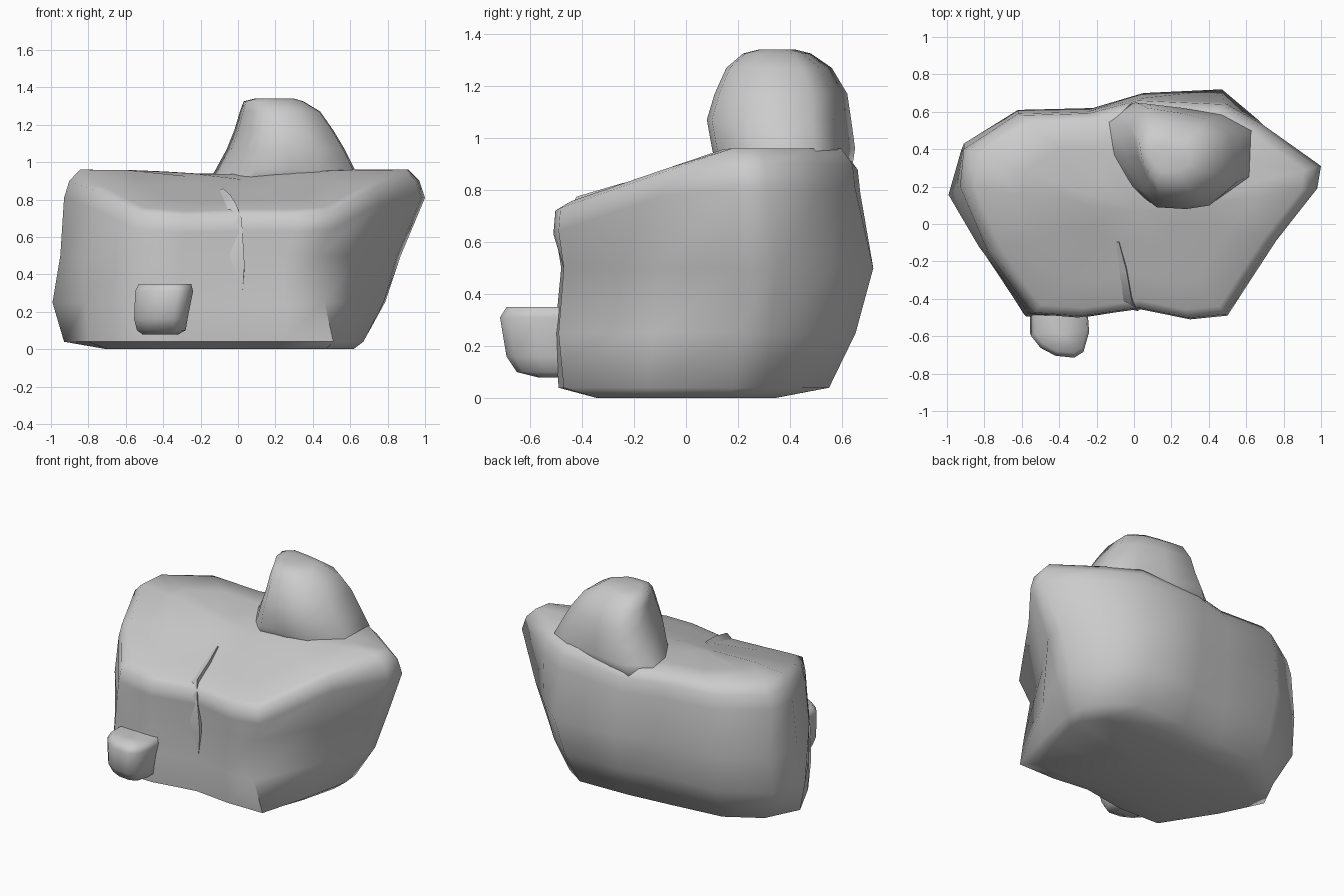
import bpy, bmesh, math

if "Cube" in bpy.data.objects:
    bpy.data.objects.remove(bpy.data.objects["Cube"])


def finish(name, bm, angle):
    bmesh.ops.recalc_face_normals(bm, faces=bm.faces)
    me = bpy.data.meshes.new(name)
    bm.to_mesh(me)
    bm.free()
    ob = bpy.data.objects.new(name, me)
    bpy.context.collection.objects.link(ob)
    bpy.ops.object.select_all(action='DESELECT')
    ob.select_set(True)
    bpy.context.view_layer.objects.active = ob
    bpy.ops.object.shade_smooth_by_angle(angle=math.radians(angle))
    return ob


def loft(name, rings, angle=85):
    """Skin a stack of equal-length rings and close both ends with fans."""
    bm = bmesh.new()
    vr = [[bm.verts.new(p) for p in r] for r in rings]
    n = len(vr[0])
    for a, b in zip(vr, vr[1:]):
        for i in range(n):
            j = (i + 1) % n
            bm.faces.new((a[i], a[j], b[j], b[i]))
    for ring in (vr[0], vr[-1]):
        c = bm.verts.new([sum(v.co[k] for v in ring) / n for k in range(3)])
        for i in range(n):
            bm.faces.new((ring[i], ring[(i + 1) % n], c))
    return finish(name, bm, angle)


def fitted(outline, table):
    """Copy an outline into the box x0..x1, y0..y1 at each height z."""
    xs, ys = [p[0] for p in outline], [p[1] for p in outline]
    ax, bx, ay, by = min(xs), max(xs), min(ys), max(ys)
    return [[(x0 + (x - ax) / (bx - ax) * (x1 - x0),
              y0 + (y - ay) / (by - ay) * (y1 - y0), z) for x, y in outline]
            for z, x0, x1, y0, y1 in table]


# Main boulder: each column gives xy at the foot, at mid height, at the shoulder
columns = [
    (.51, -.47, .43, -.47, .50, -.49), (.60, -.15, .64, -.10, .76, -.09),
    (.67, .18, .85, .20, .98, .19), (.66, .30, .87, .35, 1.0, .31),
    (.55, .45, .66, .56, .69, .53), (.40, .55, .47, .72, .48, .65),
    (.05, .54, .05, .70, .02, .67), (-.25, .51, -.22, .62, -.25, .60),
    (-.60, .47, -.62, .61, -.62, .59), (-.82, .34, -.91, .43, -.91, .40),
    (-.93, .12, -.95, .18, -.93, .20), (-.80, -.15, -.83, -.12, -.78, -.15),
    (-.59, -.48, -.57, -.47, -.55, -.48), (-.30, -.49, -.30, -.48, -.30, -.50),
    (0, -.44, .03, -.43, .03, -.455), (.25, -.47, .25, -.47, .30, -.51)]


def top_z(x, y):
    dip = .025 * math.exp(-((x + .1) / .3) ** 2)
    return min(.96, .745 + .34 * (y + .48)) - dip


def inset(s):
    pts = [(.02 + (c[4] - .02) * s, .06 + (c[5] - .06) * s) for c in columns]
    return [(x, y, top_z(x, y)) for x, y in pts]


foot = [(c[0], c[1], .04) for c in columns]
sole = [(max(-.7, x * .92), max(-.34, min(.34, y * .75)), 0) for x, y, z in foot]
low = [(c[0] * .4 + c[2] * .6 - (.05 if c[2] < -.84 else 0),
        c[1] * .4 + c[3] * .6 - (.02 if c[3] < -.4 else 0), .25) for c in columns]
mid = [(c[2], c[3], .5) for c in columns]
shoulder = [(c[4], c[5], top_z(c[4], c[5]) - .10 - .05 * (c[5] > .1)) for c in columns]
upper = [(x * .97, y * .985, z + .09) for x, y, z in shoulder]
loft("boulder", [sole, foot, low, mid, shoulder, upper,
                 inset(.91), inset(.65), inset(.3)], 66)

# Upper lump sitting on the back of the boulder
lump = [(-.13, .55), (-.10, .36), (0, .18), (.09, .09), (.28, .08), (.43, .10),
        (.62, .24), (.63, .50), (.47, .59), (.25, .63), (0, .66)]
loft("upper_lump", fitted(lump, [
    (.86, -.18, .66, .12, .635), (.96, -.12, .625, .10, .65),
    (1.07, -.06, .57, .08, .635), (1.17, -.02, .51, .11, .62),
    (1.27, .01, .44, .155, .56), (1.325, .03, .35, .22, .48),
    (1.34, .09, .30, .28, .42)]))

# Small stone in front
stone = [(-.55, -.60), (-.50, -.66), (-.42, -.70), (-.32, -.71), (-.27, -.68),
         (-.24, -.58), (-.25, -.45), (-.55, -.45)]
loft("small_stone", fitted(stone, [
    (.08, -.51, -.32, -.57, -.44), (.10, -.54, -.28, -.65, -.44),
    (.16, -.555, -.27, -.69, -.44), (.31, -.55, -.24, -.715, -.44),
    (.35, -.53, -.25, -.69, -.44)]))

# Raised lip along the crack in the front
lip = [(-.08, -.10, .86), (-.04, -.25, .825), (-.01, -.42, .775),
       (.02, -.465, .70), (.035, -.455, .45), (.02, -.45, .25)]
loft("crack_lip", [[(x, y, z), (x - .09, y + .02, z - .05),
                    (x - .08, y + .1, z - .1), (x, y + .08, z - .08)]
                   for x, y, z in lip], 50)
